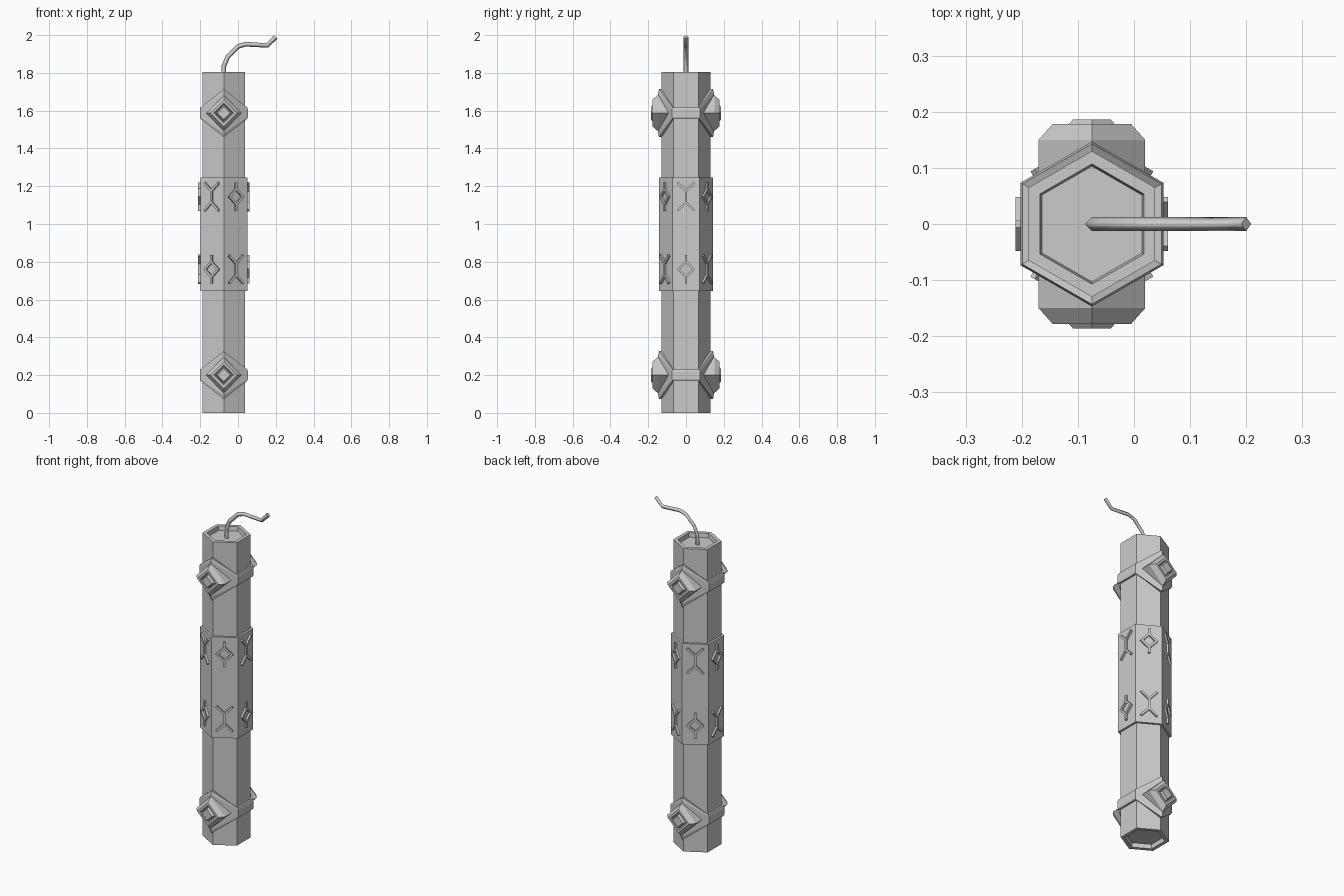
import bpy, bmesh, math
from mathutils import Vector, Matrix

cube = bpy.data.objects.get("Cube")
if cube:
    bpy.data.objects.remove(cube, do_unlink=True)

AXIS_X = -0.075  # the stick sits off centre because the fuse reaches to the left

grey = bpy.data.materials.new("plain grey")
grey.use_nodes = True
grey.diffuse_color = (0.6, 0.6, 0.6, 1)
grey.node_tree.nodes["Principled BSDF"].inputs["Base Color"].default_value = (0.6, 0.6, 0.6, 1)


def finish(name, bm):
    bmesh.ops.recalc_face_normals(bm, faces=bm.faces)
    mesh = bpy.data.meshes.new(name)
    bm.to_mesh(mesh)
    bm.free()
    mesh.materials.append(grey)
    obj = bpy.data.objects.new(name, mesh)
    bpy.context.collection.objects.link(obj)
    return obj


def loft(name, rings, closed=False):
    """Skin a stack of rings; cap both ends, or join last to first."""
    bm = bmesh.new()
    loops = [[bm.verts.new(p) for p in ring] for ring in rings]
    pairs = list(zip(loops, loops[1:]))
    if closed:
        pairs.append((loops[-1], loops[0]))
    else:
        bm.faces.new(loops[0])
        bm.faces.new(loops[-1])
    for a, b in pairs:
        for i in range(len(a)):
            j = (i + 1) % len(a)
            bm.faces.new((a[i], a[j], b[j], b[i]))
    return finish(name, bm)


def hexagon(radius, heights):
    """Six corners; heights = (z of side corners, z of front/back corners)."""
    return [(AXIS_X + radius * math.cos(math.radians(a)),
             radius * math.sin(math.radians(a)),
             heights[1] if a in (90, 270) else heights[0])
            for a in range(30, 390, 60)]


def level(radius, z):
    return hexagon(radius, (z, z))


# Hexagonal stick with a shallow dish in each end
loft("stick_body", [level(0.103, 0.025), level(0.107, 0), level(0.13, 0),
                    level(0.13, 1.805), level(0.107, 1.805), level(0.103, 1.78)])

# Thicker sleeve round the middle
loft("middle_sleeve", [level(0.128, 0.645), level(0.144, 0.645),
                       level(0.144, 1.245), level(0.128, 1.245)], closed=True)

# Two straps that widen to points at the front and back, each with two studs
BAND = [(0.125, 0.03, 0.127), (0.143, 0.03, 0.127), (0.147, 0.02, 0.106)]
STUD = [(0.095, 0.085), (0.095, 0.15), (0.07, 0.178), (0.053, 0.178),
        (0.047, 0.166), (0.042, 0.166), (0.041, 0.178), (0.034, 0.186)]
for place, z in (("lower", 0.2), ("upper", 1.587)):
    rings = [hexagon(r, (z - s, z - p)) for r, s, p in BAND]
    rings += [hexagon(r, (z + s, z + p)) for r, s, p in reversed(BAND)]
    loft(place + "_strap", rings, closed=True)
    for side, sign in (("front", -1), ("back", 1)):
        loft(f"{place}_{side}_stud",
             [[(AXIS_X + h, sign * y, z), (AXIS_X, sign * y, z + h),
               (AXIS_X - h, sign * y, z), (AXIS_X, sign * y, z - h)]
              for h, y in STUD])

# Raised abstract ornaments on every sleeve face, drawn as thin bars
SPIKED_DIAMOND = [((0, -0.07), (0, -0.035)), ((0, 0.035), (0, 0.07)),
                  ((-0.04, 0), (0, 0.04)), ((0, 0.04), (0.04, 0)),
                  ((0.04, 0), (0, -0.04)), ((0, -0.04), (-0.04, 0))]
CHEVRONS = [((-0.04, s * 0.07), (0, s * 0.03)) for s in (-1, 1)]
CHEVRONS += [((0.04, s * 0.07), (0, s * 0.03)) for s in (-1, 1)]
CHEVRONS += [((0, -0.03), (0, 0.03))]


def ornament(name, strokes, angle, z):
    turn = Matrix.Rotation(math.radians(angle), 4, 'Z')
    bm = bmesh.new()
    for a, b in strokes:
        a, b = Vector((0, *a)), Vector((0, *b))
        d = b - a
        tilt = math.atan2(d.z, d.y)
        centre = Vector((0.128, 0, z)) + (a + b) / 2
        place = (Matrix.Translation((AXIS_X, 0, 0)) @ turn @ Matrix.Translation(centre)
                 @ Matrix.Rotation(tilt, 4, 'X')
                 @ Matrix.Diagonal((0.016, d.length + 0.01, 0.012, 1)))
        bmesh.ops.create_cube(bm, size=1, matrix=place)
    finish(name, bm)


for i in range(6):
    for row, z in enumerate((0.76, 1.145)):
        motif = (SPIKED_DIAMOND, CHEVRONS)[(i + row) % 2]
        ornament(f"{('lower', 'upper')[row]}_ornament_{i + 1}", motif, i * 60, z)

# Bent fuse with a four-sided section
path = [(AXIS_X, 1.77), (AXIS_X, 1.836), (-0.055, 1.884), (0, 1.94),
        (0.04, 1.952), (0.155, 1.945), (0.2, 1.99)]
curve = bpy.data.curves.new("fuse", 'CURVE')
curve.dimensions = '3D'
curve.bevel_depth = 0.0125
curve.bevel_resolution = 0
curve.use_fill_caps = True
spline = curve.splines.new('POLY')
spline.points.add(len(path) - 1)
for point, (x, z) in zip(spline.points, path):
    point.co = (x, 0, z, 1)
curve.materials.append(grey)
fuse = bpy.data.objects.new("fuse", curve)
bpy.context.collection.objects.link(fuse)
